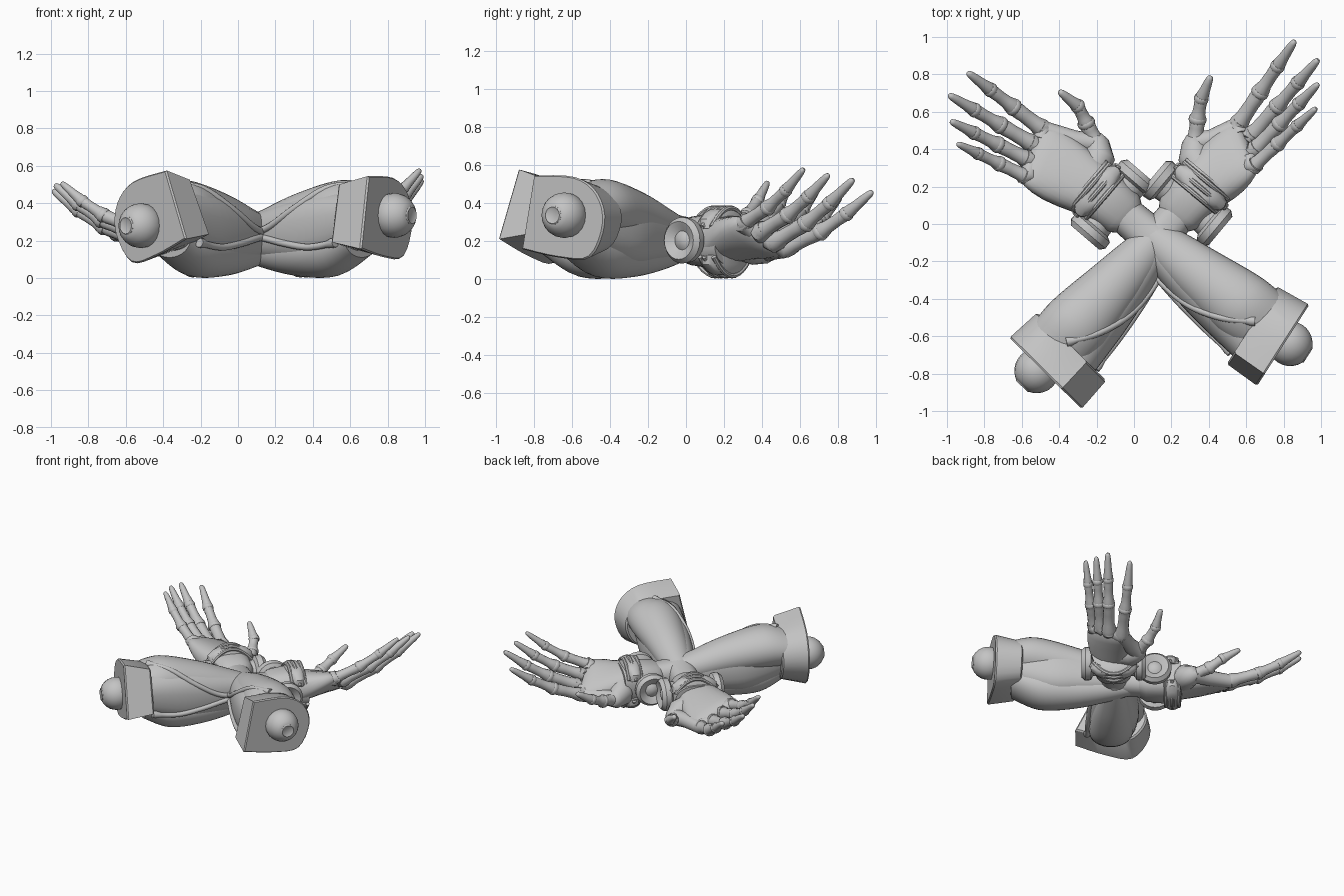
import bpy, math
from mathutils import Vector as V

cube = bpy.data.objects.get("Cube")
if cube:
    bpy.data.objects.remove(cube)

grey = bpy.data.materials.new("plain_grey")
grey.use_nodes = True
grey.diffuse_color = (0.55, 0.55, 0.55, 1)
grey.node_tree.nodes["Principled BSDF"].inputs["Base Color"].default_value = (0.55, 0.55, 0.55, 1)
UP = V((0, 0, 1))


def add_mesh(name, verts, faces, sharp):
    me = bpy.data.meshes.new(name)
    me.from_pydata(verts, [], faces)
    me.validate()
    me.materials.append(grey)
    me.shade_smooth()
    me.set_sharp_from_angle(angle=math.radians(sharp))
    ob = bpy.data.objects.new(name, me)
    bpy.context.collection.objects.link(ob)


def skin(name, rings, sharp):
    """Join equal rings of points into a capped shell."""
    n = len(rings[0])
    faces = [(k * n + i, k * n + (i + 1) % n, (k + 1) * n + (i + 1) % n, (k + 1) * n + i)
             for k in range(len(rings) - 1) for i in range(n)]
    total = n * len(rings)
    faces += [tuple(reversed(range(n))), tuple(range(total - n, total))]
    add_mesh(name, [v for ring in rings for v in ring], faces, sharp)


def loft(name, sections, sides=24, square=1.0, sharp=35):
    """Skin rings given as (centre, half-width vector, half-height vector)."""
    unit = []
    for i in range(sides):
        a = 2 * math.pi * i / sides
        unit.append([math.copysign(abs(k) ** square, k) for k in (math.cos(a), math.sin(a))])
    skin(name, [[c + u * p + w * q for p, q in unit] for c, u, w in sections], sharp)


def spline(rows, steps=5):
    """Catmull-Rom through rows of numbers."""
    rows = [V(r) for r in rows]
    ext = [rows[0]] + rows + [rows[-1]]
    out = []
    for i in range(1, len(ext) - 2):
        a, b, c, d = ext[i - 1:i + 3]
        for s in range(steps):
            t = s / steps
            out.append((b * 2 + (c - a) * t + (a * 2 - b * 5 + c * 4 - d) * t * t
                        + (b * 3 - a - c * 3 + d) * t ** 3) * 0.5)
    return out + [rows[-1]]


def tube(name, pts, radii, sides=14, sharp=40):
    """Round tube along a path."""
    secs = []
    for i, p in enumerate(pts):
        t = (pts[min(i + 1, len(pts) - 1)] - pts[max(i - 1, 0)]).normalized()
        u = t.cross(UP).normalized()
        secs.append((p, u * radii[i], u.cross(t) * radii[i]))
    loft(name, secs, sides, sharp=sharp)


def finger(name, pts, r):
    """Three bone-like segments with collars at the joints."""
    path, rad = [], []
    for k in range(3):
        a, b = pts[k], pts[k + 1]
        shape = ((0, 1.12), (.12, 1.15), (.3, .95), (.65, .95), (.85, 1.05), (.96, 1.0))
        if k == 2:
            shape = ((0, 1.1), (.15, 1.1), (.35, .95), (.7, .85), (.9, .72), (.97, .55), (1, .25))
        for f, m in shape:
            path.append(a.lerp(b, f))
            rad.append(r * m * (1 - .15 * (k + f)))
        if k:
            t = (b - a).normalized()
            rr = r * (1 - .15 * k)
            tube(name + f"_collar_{k}", [a - t * .016, a - t * .01, a + t * .01, a + t * .016],
                 [rr * 1.1, rr * 1.22, rr * 1.22, rr * 1.1])
    tube(name, path, rad, 12)


def build_arm(side, elbow, wrist, cuff_dir, ball, digits, thumb, roll):
    E, W = V(elbow), V(wrist)
    axis = W - E
    d = axis.normalized()
    lat = d.cross(UP).normalized()
    if lat.y > 0:
        lat = -lat

    def P(s, r, z):
        return E + axis * s + lat * r + UP * z

    def limb(name, rows, square=1.0):
        # rows: position along arm, sideways, height, half width, half height
        loft(name, [(P(s, r, z), lat * a, UP * b) for s, r, z, a, b in spline(rows)], 32, square)

    # forearm shells
    limb("forearm_core_" + side, [(.03, .02, .31, .18, .16), (.3, .0, .26, .185, .2),
                                  (.52, 0, .24, .155, .165), (.74, 0, .22, .11, .12),
                                  (.95, 0, .2, .1, .11)], .8)
    limb("upper_muscle_" + side, [(.04, -.04, .36, .18, .13), (.2, -.035, .37, .185, .155),
                                  (.45, -.02, .325, .15, .135), (.66, -.01, .27, .115, .105),
                                  (.86, 0, .23, .07, .06)])
    limb("lower_muscle_" + side, [(.04, .02, .22, .15, .11), (.22, .015, .15, .16, .14),
                                  (.45, .01, .135, .135, .125), (.68, 0, .14, .09, .085),
                                  (.85, 0, .16, .05, .05)])
    # raised piping on the inner face
    for label, rows in (("upper", [(.09, -.02, .5), (.22, .08, .48), (.38, .145, .37), (.55, .15, .265), (.72, .115, .235)]),
                        ("lower", [(.08, .19, .19), (.25, .185, .165), (.42, .17, .185), (.58, .145, .215), (.75, .11, .23)])):
        path = [P(*p) for p in spline(rows)]
        tube(f"{label}_piping_{side}", path, [.026] * 2 + [.018] * (len(path) - 2))

    # elbow cuff: flat inner side, rounded outer side, lower towards the hand
    cd = V(cuff_dir).normalized()
    cl = cd.cross(UP)
    if cl.y > 0:
        cl = -cl
    outline = spline([(.13, .575), (-.12, .515), (-.24, .4), (-.25, .24), (-.13, .085), (.06, .12), (.28, .21)], 4)
    cr, sr = math.cos(roll), math.sin(roll)
    outline = [(x * cr - (z - .33) * sr, x * sr + (z - .33) * cr) for x, z in outline]
    skin("elbow_cuff_" + side,
         [[E + cd * off + cl * x * kx + UP * (.33 + z * kz) for x, z in outline]
          for off, kx, kz in ((-.1, .97, .97), (-.09, 1, 1), (.09, .96, .8), (.1, .91, .76))], 30)

    # elbow ball with a dimple sunk in its end
    B = V(ball)
    arc = [math.pi * i / 14 for i in range(13)]
    tube("elbow_ball_" + side, [B + cd * math.cos(a) * .12 for a in arc],
         [max(.02, .12 * math.sin(a)) for a in arc], 20)
    loft("elbow_dimple_" + side, [(B - cd * f, cl * r, UP * r) for f, r in
                                  ((.09, .05), (.109, .05), (.115, .044), (.11, .036))], 16)

    # wrist block and its two side discs
    loft("wrist_block_" + side, [(W + d * f + UP * .2, lat * a, UP * b) for f, a, b in
                                 ((-.14, .1, .1), (-.09, .135, .13), (.06, .15, .145), (.16, .16, .13))], 28, .75)
    for sign, label in ((-1, "inner"), (1, "outer")):
        secs = [(.1, .085), (.15, .09), (.165, .118), (.205, .122), (.232, .1), (.225, .085),
                (.205, .05), (.215, .035), (.222, .01)]
        loft(f"{label}_wrist_disc_{side}",
             [(W - d * .025 + lat * sign * r + UP * .203, d * a, UP * a) for r, a in secs], 24)
    # oval plates with parallel bars above and below the wrist
    for sign, label, shift in ((1, "top", .085), (-1, "bottom", .1)):
        C = W + d * shift + UP * (.195 + sign * .11)
        loft(f"{label}_wrist_plate_{side}",
             [(C + UP * sign * h, lat * a, d * b) for h, a, b in
              ((-.04, .17, .07), (.01, .165, .068), (.045, .125, .06), (.062, .08, .05))], 28, .9)
        for k in (-1, 0, 1):
            reach = .15 if k else .17
            bar = [C + lat * reach * f + d * k * .047 + UP * sign * (.068 - .1 * f * f)
                   for f in [-1 + i / 6 for i in range(13)]]
            tube(f"{label}_wrist_bar_{k + 2}_{side}", bar, [.014] * 13, 8)

    # palm, twisting from the wrist to the knuckle line
    bases = [V(b) for b, _ in digits]
    K = (bases[0] + bases[-1]) / 2
    ku = (bases[-1] - bases[0]) * .64
    start = W + UP * .2
    kw = ku.cross(K - start).normalized()
    kw = kw if kw.z > 0 else -kw
    secs = []
    for f, wide, thick in ((.1, 1.0, .125), (.3, 1.05, .115), (.5, 1.12, .1), (.7, 1.15, .085), (.87, 1.12, .07),
                           (1, 1.05, .055), (1.07, .92, .03)):
        g = min(f, 1)
        secs.append((start.lerp(K, f), (lat * .14).lerp(ku, g) * wide, UP.lerp(kw, g).normalized() * thick))
    loft("palm_" + side, secs, 28, .8, 60)

    # fingers
    names = ("index_finger", "middle_finger", "ring_finger", "little_finger")
    for (b, tip), label, r in zip(digits, names, (.046, .046, .044, .04)):
        b, tip = V(b), V(tip)
        pts = [b.lerp(tip, f) - UP * .035 * math.sin(math.pi * f) for f in (0, .4, .7, 1)]
        tube(f"{label}_knuckle_{side}", [b.lerp(K, .45), b, b.lerp(tip, .07)], [.05, .054, .047])
        finger(f"{label}_{side}", pts, r)
    # thumb on a fleshy mount, with a web to the index finger
    T = [V(p) for p in thumb]
    tube("thumb_mount_" + side, [start.lerp(K, .35), start.lerp(T[0], .8), T[0], T[0].lerp(T[1], .3)],
         [.09, .088, .068, .048], 16, 70)
    tube("thumb_web_" + side, [T[0], T[0].lerp(bases[0], .5) - d * .03, bases[0]], [.06, .055, .05], 16, 70)
    finger("thumb_" + side, T, .046)


build_arm("left_hand_side", (-.41, -.72, 0), (.3, .13, 0), (.7, .71, 0), (-.52, -.785, .28),
          [((.55, .52, .16), (.86, .98, .46)), ((.62, .46, .19), (.985, .88, .525)),
           ((.64, .39, .245), (.985, .75, .55)), ((.63, .3, .29), (.975, .62, .58))],
          [(.325, .43, .15), (.34, .56, .18), (.36, .67, .23), (.41, .79, .31)], 0)
build_arm("right_hand_side", (.71, -.6, 0), (-.13, .12, 0), (-.84, .54, 0), (.835, -.64, .335),
          [((-.48, .5, .17), (-.89, .81, .43)), ((-.53, .42, .2), (-.99, .69, .47)),
           ((-.56, .34, .24), (-.98, .55, .5)), ((-.57, .25, .275), (-.945, .43, .51))],
          [(-.2, .43, .15), (-.255, .54, .18), (-.3, .63, .23), (-.4, .71, .31)], -.2)
